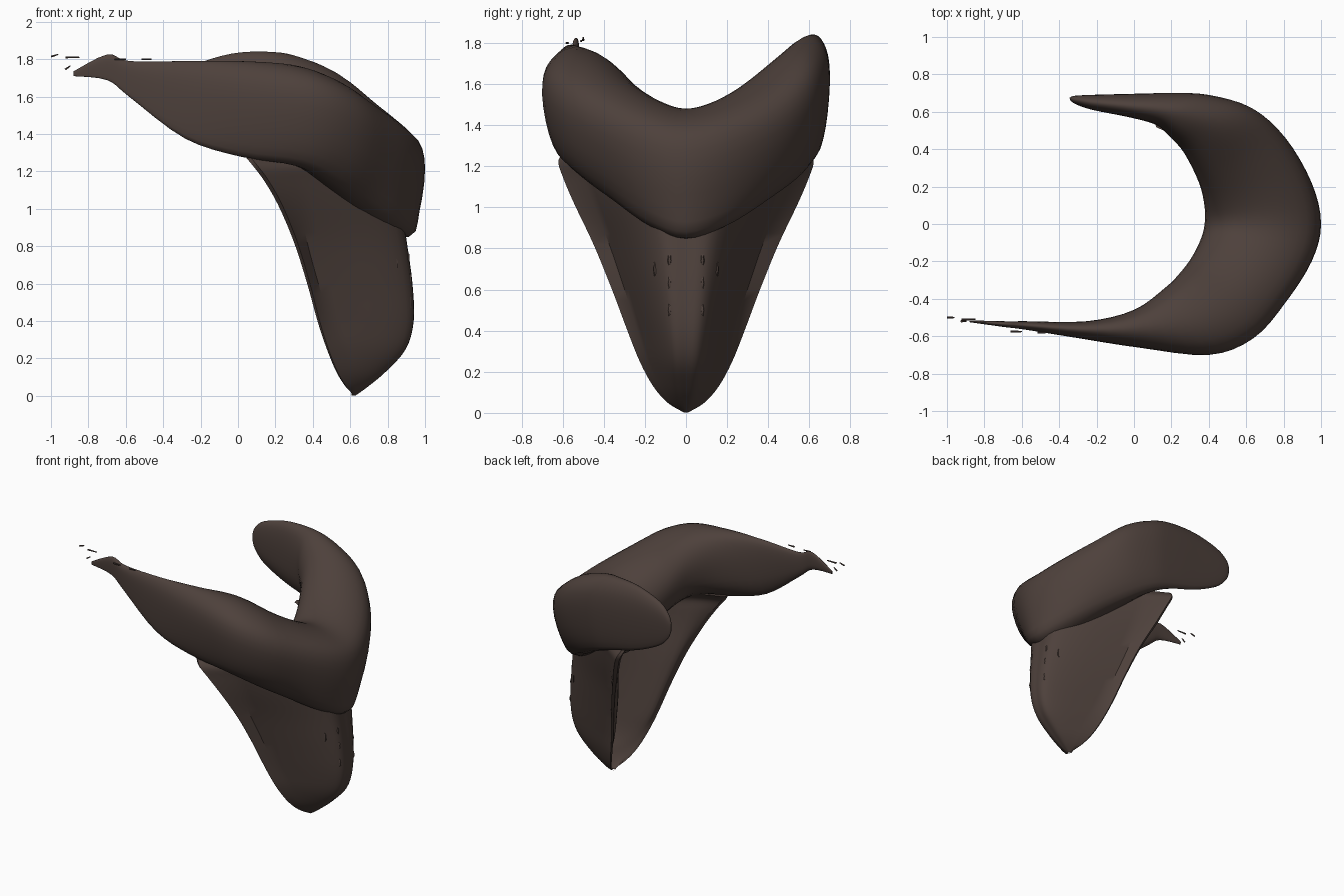
import bpy, bmesh, math
from mathutils import Vector
from mathutils.bvhtree import BVHTree

if "Cube" in bpy.data.objects:
    bpy.data.objects.remove(bpy.data.objects["Cube"])

cloth = bpy.data.materials.new("dark brown cloth")
cloth.diffuse_color = (0.075, 0.052, 0.044, 1)
cloth.use_nodes = True
cloth.node_tree.nodes["Principled BSDF"].inputs["Base Color"].default_value = cloth.diffuse_color


def spline(pts, n, closed=False):
    """Catmull-Rom through tuples of any length, n steps per span."""
    pts = [Vector(p) for p in pts]
    k = len(pts)
    get = (lambda i: pts[i % k]) if closed else (lambda i: pts[max(0, min(k - 1, i))])
    out = []
    for i in range(k if closed else k - 1):
        a, b, c, d = get(i - 1), get(i), get(i + 1), get(i + 2)
        for j in range(n):
            t = j / n
            out.append(0.5 * (2 * b + (c - a) * t + (2 * a - 5 * b + 4 * c - d) * t * t
                              + (3 * b - a - 3 * c + d) * t ** 3))
    if not closed:
        out.append(pts[-1])
    return out


def finish(bm, name, angle=40):
    bmesh.ops.remove_doubles(bm, verts=bm.verts, dist=1e-4)
    bmesh.ops.recalc_face_normals(bm, faces=bm.faces)
    me = bpy.data.meshes.new(name)
    bm.to_mesh(me)
    bm.free()
    me.materials.append(cloth)
    ob = bpy.data.objects.new(name, me)
    bpy.context.collection.objects.link(ob)
    bpy.ops.object.select_all(action='DESELECT')
    ob.select_set(True)
    bpy.context.view_layer.objects.active = ob
    bpy.ops.object.shade_smooth_by_angle(angle=math.radians(angle))
    return ob


def loft(rings, name, angle=40):
    bm = bmesh.new()
    vr = [[bm.verts.new(p) for p in r] for r in rings]
    n = len(vr[0])
    for a, b in zip(vr, vr[1:]):
        for i in range(n):
            bm.faces.new((a[i], a[(i + 1) % n], b[(i + 1) % n], b[i]))
    bm.faces.new(vr[0])
    bm.faces.new(vr[-1])
    return finish(bm, name, angle)


# Rolled collar: outer xy, inner xy, top z, bottom z, inset of the bottom seam
stations = [
    (-.88, -.525, -.88, -.515, 1.735, 1.71, .8), (-.70, -.55, -.70, -.52, 1.825, 1.69, .8),
    (-.58, -.565, -.58, -.52, 1.79, 1.60, .8), (-.30, -.61, -.25, -.52, 1.79, 1.38, .75),
    (.02, -.66, .00, -.46, 1.79, 1.285, .7), (.40, -.70, .17, -.34, 1.77, 1.235, .72),
    (.64, -.61, .25, -.26, 1.71, 1.14, .68), (.81, -.42, .31, -.18, 1.61, 1.03, .70),
    (.95, -.20, .36, -.08, 1.52, .91, .8), (1.0, 0, .38, 0, 1.48, .85, .86),
    (.95, .22, .38, .09, 1.52, .91, .8), (.81, .46, .35, .22, 1.62, 1.03, .70),
    (.63, .62, .27, .38, 1.75, 1.14, .66), (.40, .69, .19, .47, 1.82, 1.235, .7),
    (.20, .70, .12, .53, 1.84, 1.29, .7), (-.05, .695, -.02, .57, 1.83, 1.35, .7),
    (-.24, .69, -.22, .61, 1.77, 1.44, .7), (-.32, .685, -.31, .64, 1.70, 1.52, .7),
    (-.345, .675, -.34, .66, 1.64, 1.58, .7)]
rings = []
for xo, yo, xi, yi, zt, zb, s in spline(stations, 4):
    profile = spline([(s, 0), (s + .66 * (1 - s), .22), (1, .58), (.94, .82), (.72, .96), (.45, 1),
                      (.18, .93), (.03, .75), (0, .5), (.1, .22), (.4, .04)], 3, True)
    rings.append([(xi + (xo - xi) * u, yi + (yo - yi) * u, zb + (zt - zb) * t)
                  for u, t in profile])
loft(rings, "rolled_collar", 60)

# Hanging triangle: levels of z, nose x, hem crease x, back edge x, half width
levels = [
    (.003, .63, .628, .622, .012), (.05, .695, .62, .575, .09),
    (.13, .79, .605, .525, .16), (.25, .895, .56, .475, .225),
    (.40, .937, .49, .425, .285), (.60, .93, .43, .37, .36),
    (.82, .90, .37, .30, .45), (1.02, .87, .33, .215, .545),
    (1.15, .85, .30, .14, .60), (1.23, .82, .29, .08, .62),
    (1.29, .78, .28, .03, .57)]
rings = []
for z, xn, xc, xb, w in spline(levels, 4):
    d = xn - xc
    th = min(.07, .35 * d)
    face = spline([(xn, 0), (xn - .03 * d, .27 * w), (xn - .36 * d, .53 * w), (xc, .83 * w)], 4)
    hem = [Vector((xb + .04 * w, w)), Vector((xb, .97 * w))]
    inner = spline([(xb + .01, .91 * w), (xc - .02, .75 * w), (xn - .36 * d - th, .46 * w),
                    (xn - .03 * d - th, .2 * w), (xn - th, 0)], 4)
    half = face + hem + inner
    pull = max(0, z - 1.0) * .3

    def left(p):
        return (p.x + pull * max(0, .4 - p.x) / .4, p.y, z)
    rings.append([left(p) for p in half]
                 + [(p.x, -p.y, z) for p in reversed(half[1:-1])])
drape = loft(rings, "hanging_cloth", 35)


# Small slivers shared by stitches and frayed threads
def sliver(bm, c, size, tilt=0):
    vs = bmesh.ops.create_cone(bm, cap_ends=True, segments=6, radius1=1, radius2=.6, depth=2)["verts"]
    for v in vs:
        x, y, z = v.co.z * size[0], v.co.y * size[1], v.co.x * size[2]
        v.co = Vector(c) + Vector((x * math.cos(tilt) - z * math.sin(tilt), y,
                                   x * math.sin(tilt) + z * math.cos(tilt)))


# Stitches on the front of the hanging cloth
tree = BVHTree.FromPolygons([v.co for v in drape.data.vertices],
                            [p.vertices for p in drape.data.polygons])
bm = bmesh.new()
for side in (-1, 1):
    for y, z, h in ((.08, .74, .035), (.08, .63, .035), (.08, .50, .035), (.15, .70, .04)):
        hit = tree.ray_cast(Vector((2, side * y, z)), Vector((-1, 0, 0)))[0]
        if hit:
            sliver(bm, hit, (.004, .011, h))
finish(bm, "stitches")

# Frayed threads at the long tail
bm = bmesh.new()
for x, y, z, length, tilt in ((-.98, -.50, 1.82, .02, .3), (-.885, -.51, 1.81, .038, 0),
                              (-.91, -.52, 1.755, .017, .6), (-.49, -.58, 1.80, .027, 0),
                              (-.63, -.575, 1.80, .03, 0)):
    sliver(bm, (x, y, z), (length, .006, .006), tilt)
finish(bm, "frayed_threads")
